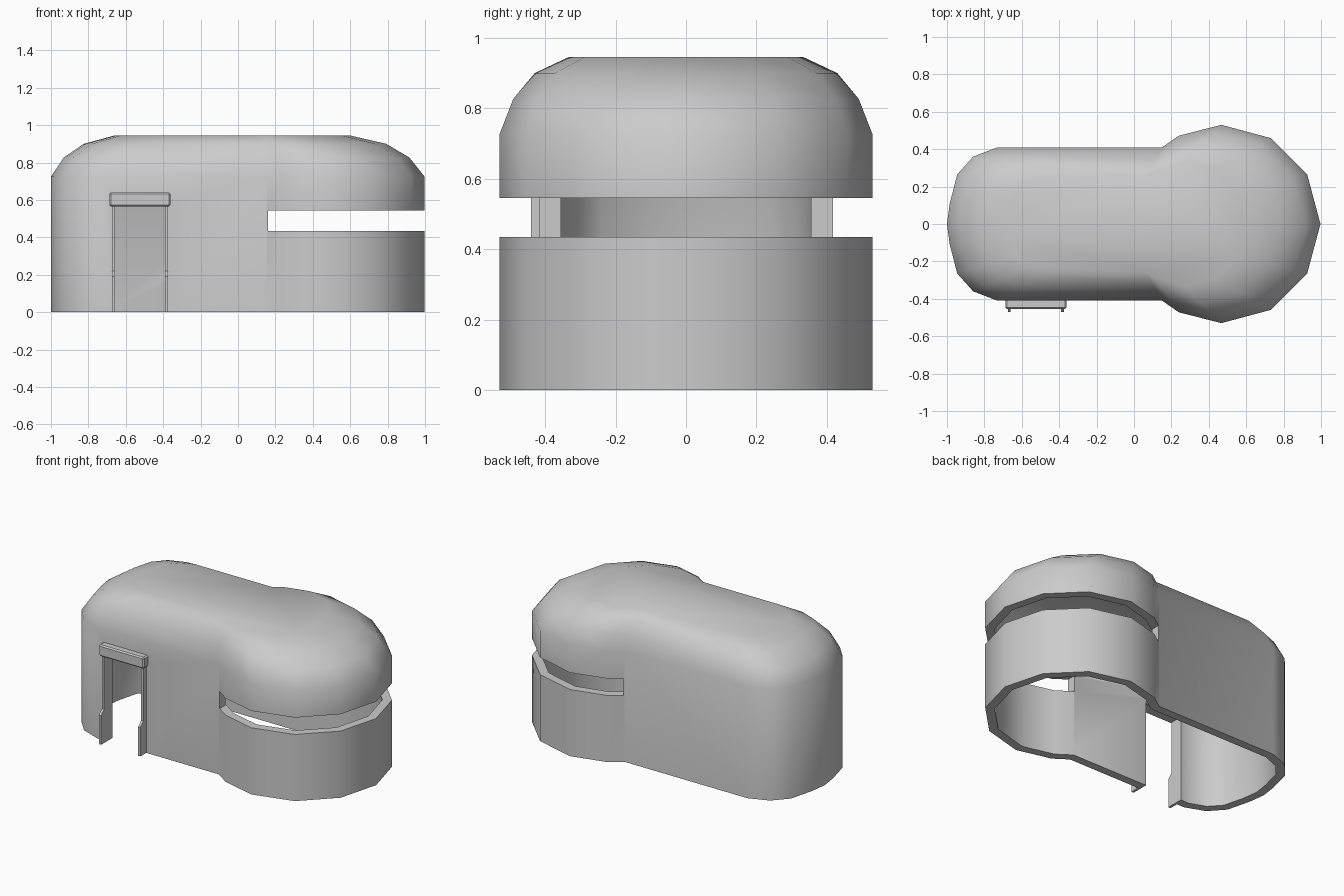
import bpy, bmesh, math

if "Cube" in bpy.data.objects:
    bpy.data.objects.remove(bpy.data.objects["Cube"])

WALL = 0.055
DOOR_X = -0.525


def make_object(name, bm):
    bmesh.ops.recalc_face_normals(bm, faces=bm.faces[:])
    me = bpy.data.meshes.new(name)
    bm.to_mesh(me)
    bm.free()
    ob = bpy.data.objects.new(name, me)
    bpy.context.scene.collection.objects.link(ob)
    return ob


def activate(ob):
    bpy.ops.object.select_all(action='DESELECT')
    ob.select_set(True)
    bpy.context.view_layer.objects.active = ob


def box(name, lo, hi):
    bm = bmesh.new()
    bmesh.ops.create_cube(bm, size=1)
    for v in bm.verts:
        v.co = [(a + b) / 2 + c * (b - a) for a, b, c in zip(lo, hi, v.co)]
    return make_object(name, bm)


def apply_all(ob, angle):
    activate(ob)
    for m in list(ob.modifiers):
        bpy.ops.object.modifier_apply(modifier=m.name)
    bpy.ops.object.shade_smooth_by_angle(angle=math.radians(angle))


# Plan outline: rounded tail, straight sides, twelve-sided round front room
half = [(-1, 0), (-0.985, 0.11), (-0.945, 0.265), (-0.86, 0.36), (-0.73, 0.41),
        (0.15, 0.41), (0.24, 0.472)]
half += [(0.467 + 0.53 * math.cos(math.radians(a)), 0.53 * math.sin(math.radians(a)))
         for a in (90, 60, 30, 0)]
outline = half + [(x, -y) for x, y in half[-2:0:-1]]

# Shell: straight wall rising into a domed roof, open underneath
levels = [(0, 1), (0.725, 1), (0.827, 0.925), (0.9, 0.81), (0.945, 0.63)]
bm = bmesh.new()
rings = [[bm.verts.new((-0.08 + (x + 0.08) * s, y * s, z)) for x, y in outline]
         for z, s in levels]
n = len(outline)
for a, b in zip(rings, rings[1:]):
    for i in range(n):
        j = (i + 1) % n
        bm.faces.new((a[i], a[j], b[j], b[i]))
bm.faces.new(rings[-1])
shell = make_object("bunker_shell", bm)
if shell.data.polygons[-1].normal.z < 0:
    shell.data.flip_normals()
solid = shell.modifiers.new("wall", 'SOLIDIFY')
solid.thickness = WALL
solid.offset = -1
solid.use_even_offset = True

# Viewing slot and doorway cut through the wall
cutters = [box("slot_cutter", (0.16, -0.8, 0.435), (1.3, 0.8, 0.545)),
           box("door_cutter", (DOOR_X - 0.14, -0.6, -0.1), (DOOR_X + 0.14, -0.25, 0.58))]
for c in cutters:
    m = shell.modifiers.new(c.name, 'BOOLEAN')
    m.operation = 'DIFFERENCE'
    m.solver = 'EXACT'
    m.object = c
apply_all(shell, 40)
for c in cutters:
    bpy.data.objects.remove(c)

# Door posts with a thicker, chamfered foot
profile = [(-0.355, 0), (-0.47, 0), (-0.47, 0.19), (-0.44, 0.22), (-0.44, 0.58), (-0.355, 0.58)]
for name, side in (("left_door_post", -1), ("right_door_post", 1)):
    bm = bmesh.new()
    face = bm.faces.new([bm.verts.new((DOOR_X + side * 0.134, y, z)) for y, z in profile])
    ext = bmesh.ops.extrude_face_region(bm, geom=[face])
    for v in ext["geom"]:
        if isinstance(v, bmesh.types.BMVert):
            v.co.x += side * 0.016
    make_object(name, bm)

# Lintel over the door
lintel = box("door_lintel", (DOOR_X - 0.163, -0.455, 0.566), (DOOR_X + 0.163, -0.357, 0.64))
bev = lintel.modifiers.new("bevel", 'BEVEL')
bev.width = 0.008
bev.segments = 1
apply_all(lintel, 30)
